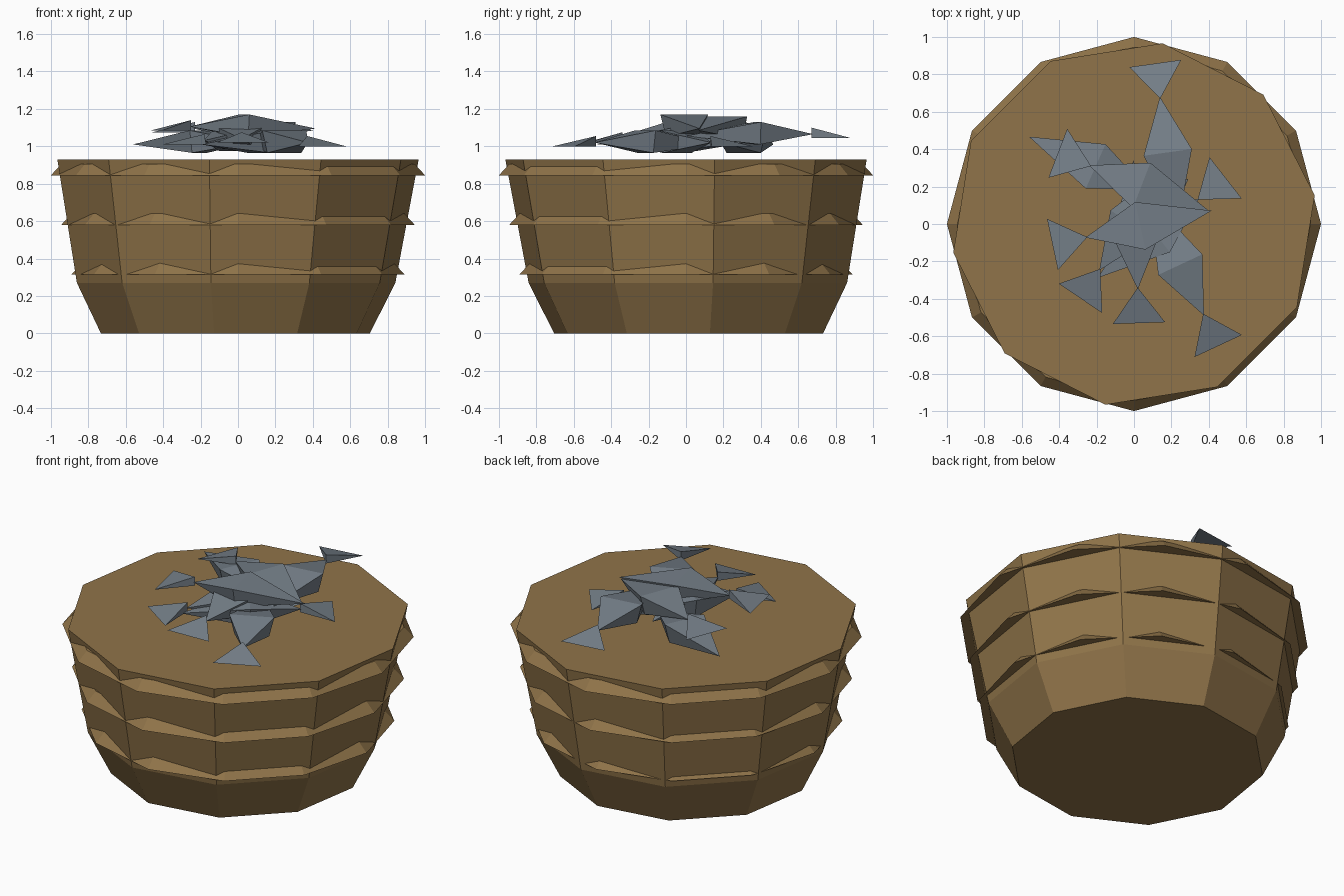
import bpy, bmesh
from math import sin, cos, pi, radians
from mathutils import Matrix, Vector

cube = bpy.data.objects.get("Cube")
if cube:
    bpy.data.objects.remove(cube)


def material(name, colour):
    mat = bpy.data.materials.new(name)
    mat.use_nodes = True
    mat.diffuse_color = colour
    mat.node_tree.nodes["Principled BSDF"].inputs["Base Color"].default_value = colour
    return mat


wood = material("wicker brown", (0.28, 0.175, 0.067, 1))
scales = material("fish grey", (0.18, 0.215, 0.25, 1))


def finish(name, bm, mat):
    bmesh.ops.recalc_face_normals(bm, faces=bm.faces)
    mesh = bpy.data.meshes.new(name)
    bm.to_mesh(mesh)
    bm.free()
    mesh.materials.append(mat)
    obj = bpy.data.objects.new(name, mesh)
    bpy.context.collection.objects.link(obj)
    return obj


def ring(bm, sides, radius, z, start=0, shift=0):
    """One horizontal polygon of vertices."""
    angles = [start + 2 * pi * i / sides for i in range(sides)]
    return [bm.verts.new((radius * cos(a) - shift, radius * sin(a) + shift, z)) for a in angles]


def stack(name, rings, bm, mat):
    """Skin a pile of rings and cap both ends."""
    for low, high in zip(rings, rings[1:]):
        n = len(low)
        for i in range(n):
            j = (i + 1) % n
            bm.faces.new((low[i], low[j], high[j], high[i]))
    bm.faces.new(rings[0])
    bm.faces.new(rings[-1])
    return finish(name, bm, mat)


# Ten-sided tub with a narrower foot
bm = bmesh.new()
turn = radians(9)
tub = [ring(bm, 10, r, z, turn, s) for r, z, s in
       ((0.728, 0, 0.014), (0.862, 0.27, 0.01), (0.978, 0.93, 0))]
stack("basket_body", tub, bm, wood)

# Twelve-sided hoops poking through the tub walls
for name, radius, z in (("lower", 0.89, 0.315), ("middle", 0.945, 0.58), ("upper", 1.0, 0.845)):
    bm = bmesh.new()
    hoop = [ring(bm, 12, radius, z), ring(bm, 12, radius - 0.055, z + 0.06)]
    stack(name + "_hoop", hoop, bm, wood)


def hull(name, points, place):
    bm = bmesh.new()
    for p in points:
        bm.verts.new(place @ Vector(p))
    found = bmesh.ops.convex_hull(bm, input=bm.verts)
    loose = [v for v in found["geom_interior"] if isinstance(v, bmesh.types.BMVert)]
    bmesh.ops.delete(bm, geom=loose, context="VERTS")
    return finish(name, bm, scales)


# Fish: wedge body and flared tail, origin at the tail joint, tail along +x
body = [(0.01, 0, 0.02), (-0.68, 0, 0.01)]
body += [(-0.29, side * w, h) for side in (-1, 1) for w, h in ((0.13, 0.085), (0.1, -0.035))]
tail = [(0, 0, 0.055), (0, 0, 0), (0.19, 0.14, 0), (0.19, -0.14, 0)]

# Tail joint position, height and heading of each fish
pile = [
    (-0.25, -0.07, 1.085, 192),
    (0.14, 0.67, 1.045, 98),
    (0.37, -0.48, 1.0, -65),
    (0.02, -0.34, 1.02, -88),
    (-0.18, -0.24, 1.01, -124),
    (-0.23, 0.31, 1.075, 159),
    (0.06, 0.19, 1.0, -24),
    (0.34, 0.13, 1.0, 38),
]
for i, (x, y, z, heading) in enumerate(pile, 1):
    place = Matrix.Translation((x, y, z)) @ Matrix.Rotation(radians(heading), 4, "Z")
    hull(f"fish_body_{i}", body, place)
    hull(f"fish_tail_{i}", tail, place)
